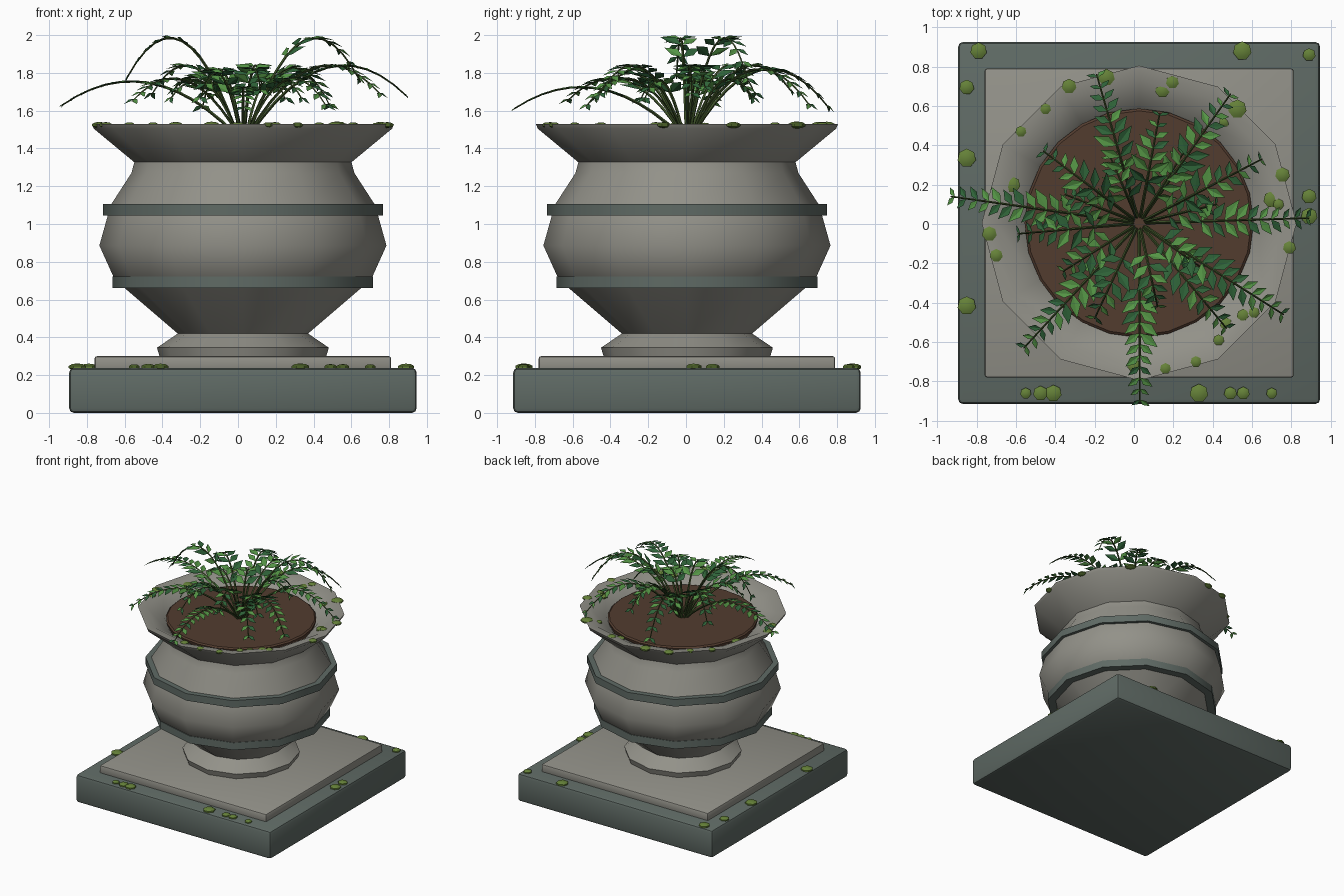
import bpy, bmesh, math, random
from mathutils import Vector

if "Cube" in bpy.data.objects:
    bpy.data.objects.remove(bpy.data.objects["Cube"])

random.seed(4)
CX, CY = 0.026, 0.005


def mat(name, rgb):
    m = bpy.data.materials.new(name)
    m.diffuse_color = (*rgb, 1)
    m.use_nodes = True
    m.node_tree.nodes["Principled BSDF"].inputs["Base Color"].default_value = m.diffuse_color
    return m


STONE = mat("light stone", (0.29, 0.285, 0.25))
DARK = mat("dark stone", (0.115, 0.145, 0.13))
SOIL = mat("soil", (0.085, 0.045, 0.028))
MOSS = mat("moss", (0.13, 0.22, 0.04))
STEM = mat("stem", (0.045, 0.08, 0.02))
LEAF_D = mat("dark leaf", (0.028, 0.125, 0.04))
LEAF_L = mat("light leaf", (0.09, 0.30, 0.06))


def finish(bm, name, mats, angle=None, fix=True):
    if fix:
        bmesh.ops.recalc_face_normals(bm, faces=bm.faces)
    me = bpy.data.meshes.new(name)
    bm.to_mesh(me)
    bm.free()
    for m in mats:
        me.materials.append(m)
    if angle:
        me.shade_smooth()
        me.set_sharp_from_angle(angle=math.radians(angle))
    ob = bpy.data.objects.new(name, me)
    bpy.context.collection.objects.link(ob)
    return ob


def lathe(name, profile, m, sides=12, closed=False, angle=40):
    bm = bmesh.new()
    rings = []
    for r, z in profile:
        rings.append([bm.verts.new((CX + r * math.cos(2 * math.pi * i / sides),
                                    CY + r * math.sin(2 * math.pi * i / sides), z))
                      for i in range(sides)])
    pairs = list(zip(rings, rings[1:]))
    if closed:
        pairs.append((rings[-1], rings[0]))
    else:
        bm.faces.new(rings[0])
        bm.faces.new(rings[-1])
    for a, b in pairs:
        for i in range(sides):
            j = (i + 1) % sides
            bm.faces.new((a[i], a[j], b[j], b[i]))
    return finish(bm, name, [m], angle)


def slab(name, half, z0, z1, bevel, m):
    bm = bmesh.new()
    bmesh.ops.create_cube(bm, size=1)
    for v in bm.verts:
        v.co = (CX + v.co.x * 2 * half, CY + v.co.y * 2 * half,
                z0 + (v.co.z + 0.5) * (z1 - z0))
    bmesh.ops.bevel(bm, geom=bm.edges[:], offset=bevel, segments=2,
                    profile=0.5, affect='EDGES')
    return finish(bm, name, [m], 30)


# Square base
slab("plinth", 0.92, 0.0, 0.238, 0.025, DARK)
slab("plinth_step", 0.785, 0.225, 0.30, 0.012, STONE)

# Urn: foot, belly, flared rim and inner wall
lathe("urn", [(0.44, 0.295), (0.455, 0.345), (0.345, 0.42), (0.625, 0.66),
              (0.685, 0.72), (0.76, 0.886), (0.70, 1.10), (0.59, 1.27),
              (0.575, 1.327), (0.79, 1.505), (0.80, 1.53), (0.73, 1.525),
              (0.60, 1.45), (0.56, 1.40)], STONE)
for name, r, z0, z1 in (("upper_band", 0.742, 1.045, 1.105),
                        ("lower_band", 0.69, 0.66, 0.722)):
    lathe(name, [(r, z0), (r, z1), (r - 0.09, z1), (r - 0.09, z0)], DARK, closed=True)
lathe("soil", [(0.57, 1.42), (0.582, 1.465), (0.57, 1.475)], SOIL, sides=24)

# Moss clumps: x, y, radius
PLINTH_MOSS = [(-.79, .88, .045), (-.85, .695, .04), (-.85, .335, .05),
               (-.85, -.415, .05), (.55, .88, .05), (.89, .86, .035),
               (.89, .14, .04), (.89, .04, .045), (-.55, -.86, .03),
               (-.475, -.86, .04), (-.41, -.86, .045), (.33, -.86, .05),
               (.49, -.86, .035), (.555, -.86, .035), (.70, -.86, .03)]
RIM_MOSS = [(-.14, .745, .045), (-.33, .70, .04), (-.45, .585, .03),
            (-.575, .47, .03), (-.62, .20, .045), (-.735, -.05, .04),
            (-.70, -.16, .035), (.145, .68, .04), (.195, .72, .035),
            (.525, .585, .05), (.46, .52, .03), (.755, .25, .04),
            (.70, .125, .045), (.735, .10, .03), (.79, -.12, .035),
            (.61, -.45, .03), (.555, -.465, .035), (.47, -.51, .035),
            (.43, -.59, .03), (.315, -.70, .03), (.16, -.735, .03), (0, -.72, .035)]


def moss(name, clumps, z):
    bm = bmesh.new()
    for x, y, r in clumps:
        # clumps on the inner slope of the rim sit lower
        d = math.hypot(x - CX, y - CY)
        drop = max(0, 0.72 - d) * 0.5 if z > 1 else 0
        new = bmesh.ops.create_uvsphere(bm, u_segments=7, v_segments=5, radius=1)["verts"]
        for v in new:
            v.co = (x + v.co.x * r, y + v.co.y * r,
                    z - drop + v.co.z * (0.008 + 0.22 * r))
    finish(bm, name, [MOSS], 50)


moss("plinth_moss", PLINTH_MOSS, 0.243)
moss("rim_moss", RIM_MOSS, 1.524)

# Fern fronds: tip x, tip y, tip height, peak height
FRONDS = [(-.93, .14, 1.63, 1.755), (.89, .03, 1.68, 1.84), (.03, -.91, 1.61, 1.725),
          (-.19, .76, 1.61, 1.82), (.49, .66, 1.62, 1.82), (-.56, -.63, 1.65, 1.77),
          (.76, -.46, 1.68, 1.84), (-.59, -.05, 1.77, 1.985), (.65, .33, 1.75, 1.985),
          (-.46, .37, 1.68, 1.84), (.13, .56, 1.70, 1.84), (-.20, -.48, 1.66, 1.80),
          (.47, -.53, 1.62, 1.77), (.12, -.42, 1.70, 1.82), (.42, .10, 1.72, 1.83),
          (-.35, .15, 1.70, 1.78), (-.36, -.24, 1.66, 1.76), (.34, -.22, 1.66, 1.76),
          (.25, .36, 1.66, 1.77), (-.12, .34, 1.68, 1.76)]
stems, leaves = bmesh.new(), bmesh.new()


def add_leaf(p, along, up, length, index):
    """Pointed leaf folded along its midrib."""
    side = along.cross(up).normalized()
    mid = p + along * length * 0.45 + up * length * 0.07
    w = length * 0.23
    base, tip = leaves.verts.new(p), leaves.verts.new(p + along * length)
    l, r = leaves.verts.new(mid - side * w), leaves.verts.new(mid + side * w)
    for f in ((base, tip, l), (base, r, tip)):
        leaves.faces.new(f).material_index = index


def add_frond(tx, ty, zt, h):
    z0 = 1.465
    zc = h + math.sqrt((h - z0) * (h - zt))
    c = Vector((CX, CY, 0))
    d = Vector((tx, ty, 0)) - c
    reach = d.length
    d.normalize()
    p0 = c + d * 0.03 + Vector((0, 0, z0))
    p1 = c + d * reach * 0.52 + Vector((0, 0, zc))
    p2 = Vector((tx, ty, zt))

    def at(t):
        return p0 * (1 - t) ** 2 + p1 * 2 * t * (1 - t) + p2 * t * t

    def tangent(t):
        return ((p1 - p0) * (1 - t) + (p2 - p1) * t).normalized()

    across = Vector((-d.y, d.x, 0))
    # tapering four-sided stem
    n, prev = 12, None
    for k in range(n + 1):
        t = k / n
        up = tangent(t).cross(across)
        rad = 0.009 - 0.005 * t
        ring = [stems.verts.new(at(t) + across * rad * math.cos(a) + up * rad * math.sin(a))
                for a in (0, math.pi / 2, math.pi, 3 * math.pi / 2)]
        if prev:
            for i in range(4):
                stems.faces.new((prev[i], prev[(i + 1) % 4], ring[(i + 1) % 4], ring[i]))
        prev = ring
    # paired leaves
    count = max(6, round(reach / 0.085))
    for k in range(count):
        t = 0.34 + 0.64 * k / (count - 1)
        tan = tangent(t)
        length = 0.125 - 0.065 * max(0, t - 0.45) / 0.55
        for s in (-1, 1):
            along = (tan * 0.62 + across * s * 0.78 + Vector((0, 0, -0.08))).normalized()
            up = tan.cross(across)
            up = (up - along * up.dot(along)).normalized()
            add_leaf(at(t), along, up, length * random.uniform(0.85, 1.1),
                     int(random.random() < 0.5))


for f in FRONDS:
    add_frond(*f)
finish(stems, "fern_stems", [STEM], 60)
finish(leaves, "fern_leaves", [LEAF_D, LEAF_L], fix=False)
